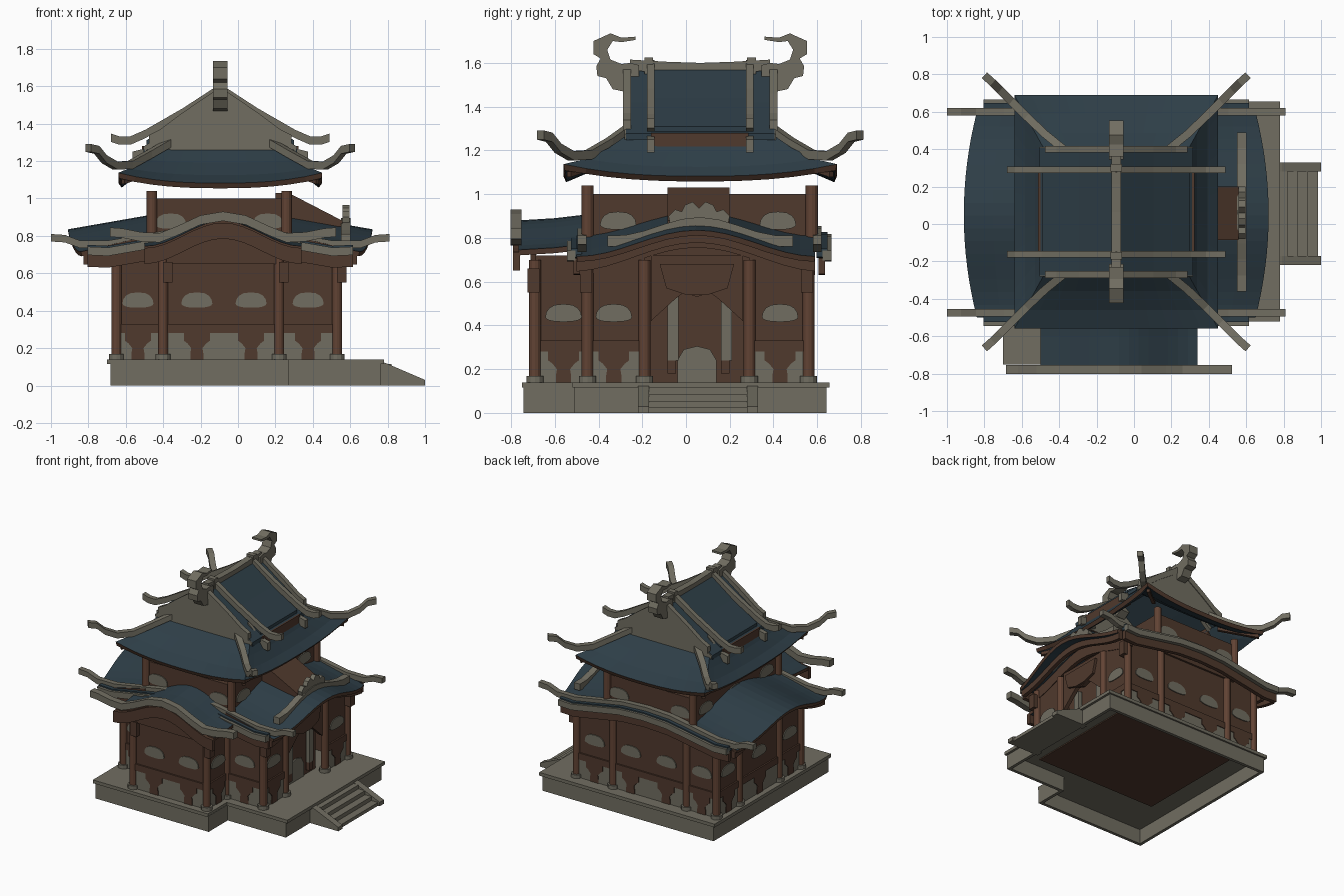
import bpy, bmesh, math
from mathutils import Vector

if "Cube" in bpy.data.objects:
    bpy.data.objects.remove(bpy.data.objects["Cube"])

CX, CY = -0.095, 0.065   # centre of the hall


def material(name, rgb):
    m = bpy.data.materials.new(name)
    m.diffuse_color = (*rgb, 1)
    m.use_nodes = True
    m.node_tree.nodes["Principled BSDF"].inputs["Base Color"].default_value = m.diffuse_color
    return m


GREY = material("weathered_stone", (0.165, 0.155, 0.12))
BROWN = material("dark_timber", (0.08, 0.041, 0.026))
POST = material("column_timber", (0.12, 0.056, 0.034))
BLUE = material("slate_blue_tile", (0.027, 0.048, 0.063))


def make(name, verts, faces, *mats, up=False):
    me = bpy.data.meshes.new(name)
    me.from_pydata([tuple(v) for v in verts], [], faces)
    bm = bmesh.new()
    bm.from_mesh(me)
    bmesh.ops.remove_doubles(bm, verts=bm.verts, dist=1e-5)
    bmesh.ops.recalc_face_normals(bm, faces=bm.faces)
    if up and sum(f.normal.z for f in bm.faces) < 0:
        bmesh.ops.reverse_faces(bm, faces=bm.faces)
    bm.to_mesh(me)
    bm.free()
    ob = bpy.data.objects.new(name, me)
    bpy.context.collection.objects.link(ob)
    for m in mats:
        me.materials.append(m)
    return ob


def prism(name, pts, axis, a, b, mat):
    """Extrude a 2D outline along an axis from a to b."""
    put = {'x': lambda u, v, w: (w, u, v), 'y': lambda u, v, w: (u, w, v),
           'z': lambda u, v, w: (u, v, w)}[axis]
    n = len(pts)
    verts = [put(u, v, a) for u, v in pts] + [put(u, v, b) for u, v in pts]
    faces = [tuple(range(n)), tuple(range(n, 2 * n))]
    faces += [(i, (i + 1) % n, n + (i + 1) % n, n + i) for i in range(n)]
    return make(name, verts, faces, mat)


def box(name, x0, x1, y0, y1, z0, z1, mat):
    return prism(name, [(x0, y0), (x1, y0), (x1, y1), (x0, y1)], 'z', z0, z1, mat)


def bar(name, pts, w, h, mat):
    """Rectangular beam along a path lying in one vertical plane."""
    pts = [Vector(p) for p in pts]
    d = pts[-1] - pts[0]
    side = Vector((-d.y, d.x, 0)).normalized() * w / 2
    rise = Vector((0, 0, h / 2))
    verts, faces = [], []
    for p in pts:
        verts += [p - side - rise, p + side - rise, p + side + rise, p - side + rise]
    for i in range(len(pts) - 1):
        for k in range(4):
            a, b = 4 * i + k, 4 * i + (k + 1) % 4
            faces.append((a, b, b + 4, a + 4))
    e = len(verts) - 4
    faces += [(0, 1, 2, 3), (e, e + 1, e + 2, e + 3)]
    return make(name, verts, faces, mat)


def sheet(name, rows, thick):
    """Curved tile surface with timber rim."""
    n = len(rows[0])
    verts = [p for r in rows for p in r]
    faces = [(i * n + j, i * n + j + 1, (i + 1) * n + j + 1, (i + 1) * n + j)
             for i in range(len(rows) - 1) for j in range(n - 1)]
    ob = make(name, verts, faces, BLUE, BROWN, up=True)
    s = ob.modifiers.new("thickness", 'SOLIDIFY')
    s.thickness, s.offset, s.material_offset_rim = thick, -1, 1
    return ob


def cylinder(name, x, y, r, z0, z1, mat, n=12):
    ring = [(x + r * math.cos(2 * math.pi * i / n), y + r * math.sin(2 * math.pi * i / n)) for i in range(n)]
    return prism(name, ring, 'z', z0, z1, mat)


def mirrored(half):
    """Symmetric path from (offset, z) pairs running centre to edge."""
    return [(-o, z) for o, z in reversed(half) if o > 0] + list(half)


def hump(u, half):
    return 0.5 * (1 + math.cos(math.pi * min(1, abs(u) / half)))


# Hollow stone base with lip, skirt and timber floor
skirt = [(-.67, -.73), (.26, -.73), (.26, -.5), (.75, -.5), (.75, .63), (-.67, .63)]
lip = [(-.7, -.75), (.27, -.75), (.27, -.52), (.78, -.52), (.78, .655), (-.7, .655)]
prism("base_slab", lip, 'z', .115, .14, GREY)
for (xa, ya), (xb, yb) in zip(skirt, skirt[1:] + skirt[:1]):
    box("base_skirt", min(xa, xb) - .012, max(xa, xb) + .012,
        min(ya, yb) - .012, max(ya, yb) + .012, 0, .12, GREY)
box("floor_underside", -.5, .55, -.4, .52, .106, .116, BROWN)

# Entrance steps
for i in range(4):
    box("step", .74, .82 + .055 * i, -.17, .28, 0, .115 - .03 * i, GREY)
for y in (-.22, .28):
    prism("step_side", [(.72, 0), (.72, .135), (.79, .12), (1, .03), (1, 0)], 'y', y, y + .05, GREY)

# Columns
spots = [(-.4, -.69), (.22, -.69), (-.65, -.45), (-.4, -.45), (.22, -.45), (.53, -.45),
         (.53, -.19), (.53, .29), (.53, .56), (.22, .56), (-.4, .56), (-.65, .56),
         (-.65, .29), (-.65, -.19)]
for x, y in spots:
    cylinder("column", x, y, .027, .14, .7, POST)
    cylinder("column_foot", x, y, .04, .14, .168, GREY)
for x, y in ((-.4, -.69), (.22, -.69), (.53, -.45), (.53, .56)):
    box("column_bracket", x, x + .05, y - .035, y + .02, .55, .66, BROWN)
for x in (-.46, .26):
    for y in (-.45, .575):
        cylinder("upper_column", x, y, .028, .78, 1.04, POST)


def window(axis, pos, sign, u, z, w=.083):
    ring = [2 * math.pi * i / 16 for i in range(16)]
    pts = [(u + w * math.copysign(abs(math.cos(t)) ** .75, math.cos(t)),
            z + math.sin(t) * (.06 if math.sin(t) > 0 else .022)) for t in ring]
    prism("window", pts, axis, pos, pos + sign * .007, GREY)


def wall(axis, pos, sign, a, b, centres):
    """Timber wall with stone dado, waisted posts, rail and windows."""
    def rect(name, z0, z1, p, q, mat):
        prism(name, [(a, z0), (b, z0), (b, z1), (a, z1)], axis, p, q, mat)
    rect("wall", .14, .72, pos - sign * .02, pos, BROWN)
    rect("dado", .14, .285, pos, pos + sign * .006, GREY)
    rect("wall_rail", .28, .33, pos, pos + sign * .012, BROWN)
    for c in centres:
        half = [(.035, .14), (.035, .17), (.03, .2), (.05, .225), (.07, .24), (.07, .285)]
        pts = [(c + u, z) for u, z in half] + [(c - u, z) for u, z in reversed(half)]
        prism("dado_post", pts, axis, pos, pos + sign * .012, BROWN)
        window(axis, pos, sign, c, .438)


wall('y', -.69, -1, -.4, .22, [-.22, .07])
wall('y', -.45, -1, -.65, .53, [-.535, .375])
wall('x', .22, 1, -.69, -.45, [-.56])
wall('x', -.4, -1, -.69, -.45, [-.56])
wall('x', .53, 1, -.45, -.19, [-.33])
wall('x', .53, 1, .29, .56, [.43])
wall('x', -.65, -1, -.45, .56, [-.32, .05, .425])
wall('y', .56, 1, -.65, .53, [-.53, -.23, .07, .375])

# Entrance: recessed wall with stone arch, door panels and shaped valance
box("entrance_wall", .43, .45, -.19, .29, .14, .72, BROWN)
prism("entrance_arch", [(-.04, .14), (.14, .14), (.14, .24), (.11, .29), (.05, .305), (-.01, .29), (-.04, .24)],
      'x', .45, .458, GREY)
for y in (-.085, .16):
    box("door_panel", .46, .49, y, y + .05, .24, .54, GREY)
    box("door_panel_foot", .46, .49, y, y + .04, .18, .24, BROWN)
drop = mirrored([(0, .53), (.06, .55), (.1, .52), (.21, .42)])
prism("entrance_valance", [(.05 + o, z) for o, z in drop] + [(.26, .72), (-.16, .72)], 'x', .5, .53, BROWN)
prism("valance_plaque", [(-.12, .68), (-.09, .57), (0, .54), (.1, .54), (.19, .57), (.22, .68)],
      'x', .53, .55, BROWN)

# Upper storey
box("upper_wall", -.46, .26, -.45, .575, .7, 1.0, BROWN)
for c in (-.31, .07, .42):
    window('x', .26, 1, c, .86)
    window('x', -.46, -1, c, .86)
for c in (-.36, .16):
    window('y', -.45, -1, c, .86)
    window('y', .575, 1, c, .86)
prism("entrance_ridge_ramp", [(.2, 1.03), (.27, 1.03), (.56, .88), (.56, .85), (.2, .85)],
      'y', -.085, .2, BROWN)


# Lower side roofs: eaves bow out and arch up in the middle
def eave(y):
    return .745 + .07 * max(0, 1 - ((y - .05) / .55) ** 2)


def side_z(off, y):
    c = hump(y - .05, .55)
    t = (eave(y) - off) / (eave(y) - .385)
    return .715 + .12 * c + t * (.085 - .01 * c)


ys = [-.5 + 1.09 * i / 16 for i in range(17)]
for s in (-1, 1):
    rows = []
    for t in (0, .33, .67, 1):
        offs = [eave(y) * (1 - t) + .34 * t for y in ys]
        rows.append([(CX + s * o, y, side_z(o, y)) for o, y in zip(offs, ys)])
    sheet("side_roof", rows, .025)
    top = [(y, side_z(.74, y) - .015) for y in ys]
    xf = CX + s * .73
    prism("side_roof_fascia", top + [(y, z - .055) for y, z in reversed(top)], 'x', xf, xf - s * .03, BROWN)
    top = [(y, side_z(.64, y) - .02) for y in ys]
    prism("side_roof_beam", top + [(y, z - .09) for y, z in reversed(top)], 'x', CX + s * .63, CX + s * .6, BROWN)

# Bar and crest above the entrance roof
bar("entrance_roof_bar", [(.577, y, .785 + .085 * hump(y - .06, .38)) for y in [-.36 + .085 * i for i in range(11)]],
    .05, .05, GREY)
crest = mirrored([(0, .935), (.03, .965), (.065, .95), (.08, .92), (.11, .93), (.14, .9), (.13, .85)])
prism("entrance_crest", [(.06 + o, z) for o, z in crest], 'x', .56, .595, GREY)

# Front and back gable boards of the lower roof, with upturned tips
long_half = [(0, .835), (.2, .825), (.4, .79), (.6, .755), (.75, .755), (.83, .785), (.905, .79)]
short_half = [(0, .795), (.2, .785), (.4, .75), (.6, .715), (.71, .72)]
for y, y2, y3 in ((.6, .645, .62), (-.475, -.525, -.5)):
    bar("gable_board", [(CX + o, y, z) for o, z in mirrored(long_half)], .04, .04, GREY)
    bar("gable_lower_board", [(CX + o, y2, z) for o, z in mirrored(short_half)], .04, .045, GREY)
    bar("gable_fascia", [(CX + o, y3, z - .05) for o, z in mirrored(short_half)], .03, .07, BROWN)
    bar("gable_tiles", [(CX + o, (y + y2) / 2, z + .012) for o, z in mirrored(short_half)], .05, .04, BLUE)

# Front porch: wavy roof, fascia and barge board
PX = -.08
xs = [PX - .42 + .84 * i / 16 for i in range(17)]


def porch_z(x):
    return .745 + .135 * hump(x - PX, .42)


sheet("porch_roof", [[(x, y, porch_z(x) + d) for x in xs]
                     for y, d in ((-.765, 0), (-.6, .01), (-.43, .03))], .025)
top = [(x, porch_z(x) - .01) for x in xs]
prism("porch_fascia", top + [(x, z - .085) for x, z in reversed(top)], 'y', -.79, -.76, BROWN)
prism("porch_gable_wall", [(-.4, .65), (.22, .65)] +
      [(x, porch_z(x) - .02) for x in reversed(xs) if -.4 < x < .24], 'y', -.71, -.685, BROWN)
barge = mirrored([(0, .905), (.12, .885), (.25, .825), (.34, .79), (.44, .795), (.54, .815), (.605, .82)])
bar("porch_barge_board", [(PX + o, -.778, z) for o, z in barge], .05, .05, GREY)

# Upper hipped skirt roof with lifted corners, one closed ring
EX, EY, IX, IY = .545, .625, .385, .335
us = [-1 + i / 6 for i in range(13)]
loop = [(u, -1) for u in us] + [(1, u) for u in us[1:]] + \
       [(-u, 1) for u in us[1:]] + [(-1, -u) for u in us[1:]]
rows = []
for t in (0, .35, .7, 1):
    hx, hy = EX + (IX - EX) * t, EY + (IY - EY) * t
    rows.append([(CX + u * hx, CY + v * hy,
                  1.082 + .188 * t - .1 * t * (1 - t) + .055 * min(abs(u), abs(v)) ** 2.5 * (1 - t))
                 for u, v in loop])
sheet("upper_skirt_roof", rows, .03)

# Upper gable roof with raised middle section
slope = mirrored([(0, 1.55), (.2, 1.405), (.41, 1.262)])
bar("gable_roof", [(CX + o, CY, z) for o, z in slope], .68, .03, BLUE)
raised = mirrored([(0, 1.57), (.2, 1.425), (.395, 1.295)])
bar("raised_roof", [(CX + o, CY, z) for o, z in raised], .44, .03, BLUE)
for s in (-1, 1):
    xb = CX + s * .39
    box("raised_roof_edge", xb - .028, xb + .028, -.16, .285, 1.2, 1.28, BROWN)
    y = CY + s * .335
    prism("gable_panel", [(CX + o, z) for o, z in mirrored([(0, 1.57), (.2, 1.42), (.41, 1.275)])] +
          [(CX + .4, 1.245), (CX - .4, 1.245)], 'y', y, y + s * .012, GREY)
    bar("gable_edge_ridge", [(CX + o, y, z) for o, z in
        mirrored([(0, 1.57), (.2, 1.435), (.32, 1.345), (.38, 1.315)])], .035, .05, GREY)
    y = CY + s * .226
    bar("long_descending_ridge", [(CX + o, y, z) for o, z in
        mirrored([(0, 1.59), (.2, 1.46), (.4, 1.345), (.48, 1.31), (.54, 1.31), (.585, 1.325)])], .035, .045, GREY)
    for sx in (-1, 1):
        bar("lower_descending_ridge", [(CX + sx * o, y, z) for o, z in
            ((.3, 1.335), (.36, 1.28), (.41, 1.235), (.47, 1.22))], .033, .06, GREY)

# Corner hip ridges with upturned tips, and braces under the eaves
hip = [(.25, .31, 1.31), (.38, .415, 1.235), (.48, .51, 1.18), (.56, .59, 1.175),
       (.62, .65, 1.21), (.66, .69, 1.26), (.705, .73, 1.27)]
for sx in (-1, 1):
    for sy in (-1, 1):
        bar("hip_ridge", [(CX + sx * x, CY + sy * y, z) for x, y, z in hip], .042, .042, GREY)
        bar("eave_brace", [(CX + sx * .3, CY + sy * .4, 1.16), (CX + sx * .52, CY + sy * .6, 1.09)],
            .025, .025, BROWN)

# Main ridge and curled ridge-end ornaments
bar("main_ridge", [(CX, CY + o, z) for o, z in mirrored([(0, 1.575), (.15, 1.58), (.32, 1.59)])], .05, .05, GREY)
curl = [(.28, 1.5), (.33, 1.465), (.4, 1.48), (.43, 1.53), (.47, 1.54), (.475, 1.585), (.455, 1.62),
        (.488, 1.64), (.488, 1.7), (.41, 1.735), (.36, 1.715), (.295, 1.72), (.295, 1.705), (.36, 1.695),
        (.4, 1.7), (.425, 1.66), (.41, 1.615), (.36, 1.595), (.32, 1.6), (.28, 1.59)]
for s in (-1, 1):
    prism("ridge_end_ornament", [(CY + s * d, z) for d, z in curl], 'x', CX - .038, CX + .038, GREY)
    box("ridge_post", CX - .03, CX + .03, CY + s * .235 - .02, CY + s * .235 + .02, 1.55, 1.625, GREY)
